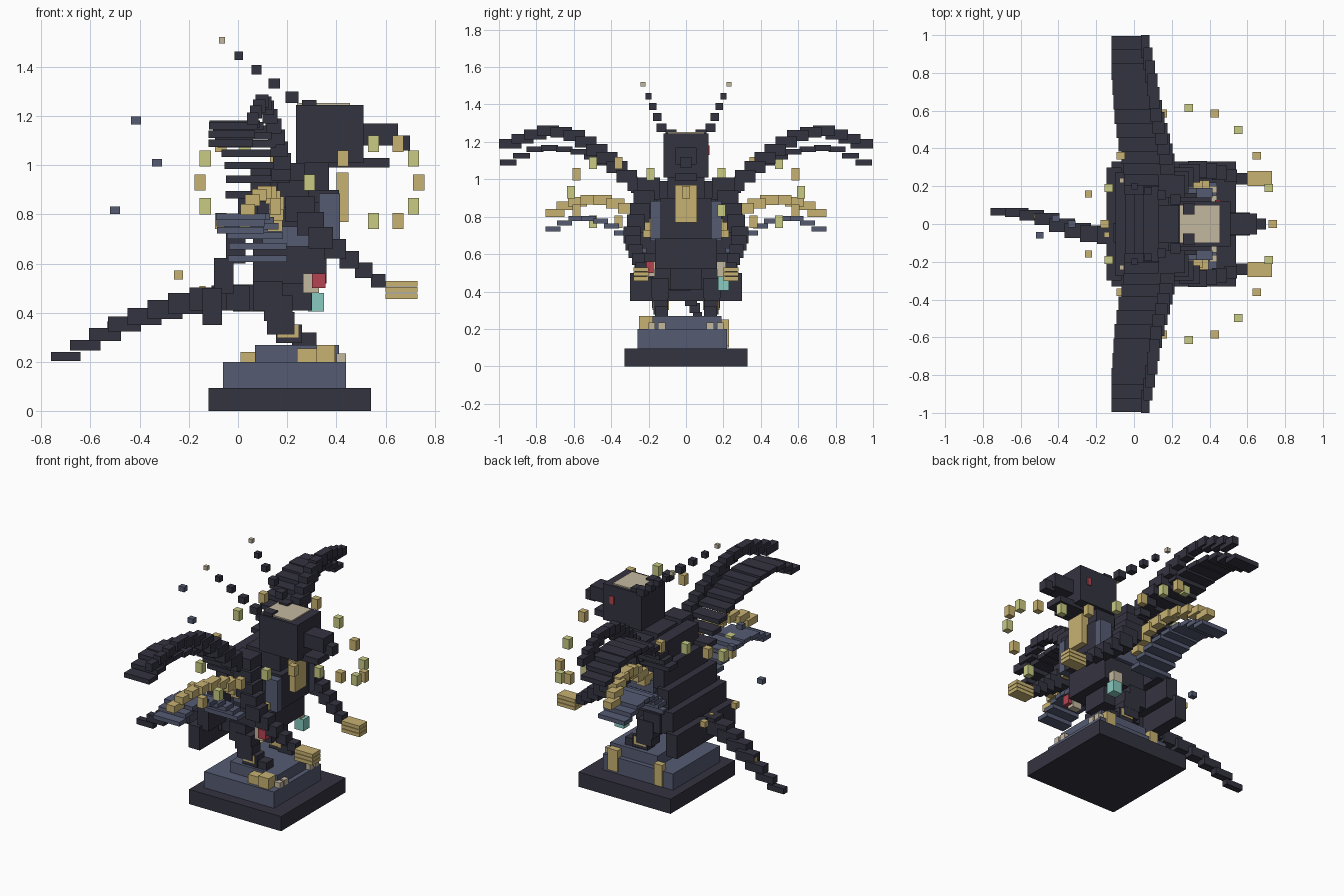
import bpy, bmesh, math
from mathutils import Vector, Matrix

default = bpy.data.objects.get("Cube")
if default:
    bpy.data.objects.remove(default, do_unlink=True)


def material(name, red, green, blue):
    mat = bpy.data.materials.new(name)
    mat.use_nodes = True
    mat.diffuse_color = (red, green, blue, 1)
    shader = next(n for n in mat.node_tree.nodes if n.type == 'BSDF_PRINCIPLED')
    shader.inputs["Base Color"].default_value = mat.diffuse_color
    shader.inputs["Roughness"].default_value = 0.9
    return mat


charcoal = material("charcoal", .034, .033, .051)
slate = material("slate blue", .09, .105, .17)
gold = material("gold", .58, .445, .168)
lime = material("pale lime", .58, .6, .23)
bone = material("bone", .55, .48, .35)
crimson = material("crimson", .46, .058, .084)
teal = material("teal", .246, .6, .53)


def part(name, mat, boxes, mirror=False):
    """One object from (centre, size) boxes, optionally mirrored across y."""
    bm = bmesh.new()
    for centre, size in boxes:
        for side in ((1, -1) if mirror else (1,)):
            place = Vector((centre[0], centre[1] * side, centre[2]))
            matrix = Matrix.Translation(place) @ Matrix.Diagonal((*size, 1))
            bmesh.ops.create_cube(bm, size=1, matrix=matrix)
    mesh = bpy.data.meshes.new(name)
    bm.to_mesh(mesh)
    bm.free()
    mesh.materials.append(mat)
    obj = bpy.data.objects.new(name, mesh)
    bpy.context.scene.collection.objects.link(obj)
    return obj


def span(x, y, z):
    """A box from its (low, high) limits on each axis."""
    lows, highs = Vector((x[0], y[0], z[0])), Vector((x[1], y[1], z[1]))
    return (lows + highs) / 2, highs - lows


def chain(path, count, first_size, last_size):
    """Boxes spread evenly along a polyline, changing size on the way."""
    points = [Vector(p) for p in path]
    lengths = [(b - a).length for a, b in zip(points, points[1:])]
    boxes = []
    for i in range(count):
        share = i / (count - 1)
        rest, k = share * sum(lengths), 0
        while k < len(lengths) - 1 and rest > lengths[k]:
            rest -= lengths[k]
            k += 1
        centre = points[k].lerp(points[k + 1], rest / lengths[k])
        boxes.append((centre, Vector(first_size).lerp(Vector(last_size), share)))
    return boxes


# Stepped plinth with scattered treasure
part("plinth_base", charcoal, [span((-.12, .54), (-.33, .33), (0, .095))])
part("plinth_steps", slate, [
    span((-.06, .44), (-.26, .22), (.095, .2)),
    span((.07, .41), (-.18, .19), (.2, .27))])
part("plinth_treasure", gold, [
    span((.32, .395), (-.25, -.18), (.2, .27)),
    span((.33, .4), (.19, .23), (.11, .25)),
    span((.24, .32), (-.24, -.18), (.2, .255)),
    span((.01, .07), (.19, .23), (.1, .24))])
part("toe_claws", bone, [
    span((.4, .44), (.11, .15), (.2, .235)),
    span((.4, .44), (.165, .2), (.2, .235))], mirror=True)

# Legs
part("legs", charcoal, chain(
    [(.12, .13, .47), (.18, .14, .4), (.17, .14, .33), (.27, .13, .29)],
    5, (.12, .1, .12), (.1, .07, .06)), mirror=True)
part("anklets", gold, [span((.16, .245), (.09, .18), (.3, .35))], mirror=True)

# Body
part("torso", charcoal, [
    span((.06, .36), (-.165, .165), (.52, .85)),
    span((.18, .41), (-.14, .14), (.68, .9)),
    span((.13, .37), (-.1, .1), (.82, 1.01)),
    span((.07, .3), (-.085, .085), (.41, .52))])
part("flank_plates", slate, [
    span((.33, .415), (.14, .19), (.68, .885)),
    span((.1, .34), (.15, .19), (.67, .75))], mirror=True)
part("chest_plate", gold, [span((.4, .45), (-.06, .06), (.77, .97))])

# Layered cape, widening downwards
part("cape", charcoal, chain(
    [(.09, 0, .92), (-.05, 0, .57), (-.105, 0, .425)],
    5, (.08, .4, .14), (.08, .6, .15)))

# Head, crown, snout and horns
part("head", charcoal, [
    span((.235, .51), (-.12, .12), (1.01, 1.245)),
    span((.37, .615), (-.06, .06), (.99, 1.03)),
    span((.5, .65), (-.055, .055), (1.08, 1.17)),
    span((.63, .7), (-.03, .03), (1.06, 1.12))])
part("crown_plate", bone, [span((.24, .455), (-.1, .1), (1.245, 1.253))])
part("eye", crimson, [span((.43, .46), (.12, .126), (1.13, 1.18))])
part("horns", charcoal, chain(
    [(.29, .08, 1.24), (.22, .13, 1.275), (.003, .2, 1.445)],
    5, (.06, .06, .05), (.033, .033, .035)), mirror=True)
part("horn_tips", bone, [((-.065, .23, 1.508), (.025, .025, .025))], mirror=True)

# Arms and clawed hands
part("arms", charcoal, chain(
    [(.2, .2, .95), (.24, .24, .84), (.34, .29, .7), (.46, .27, .61), (.57, .24, .53)],
    9, (.14, .12, .12), (.06, .06, .055)), mirror=True)
part("hands", gold, [((.665, .24, .468 + .025 * i), (.13, .08, .022))
                     for i in range(3)], mirror=True)
part("bracelets", gold, [((.34, .21, .71), (.05, .04, .04))], mirror=True)

# Upper wings: leading edge and slats
part("upper_wing_edges", charcoal, chain(
    [(.17, .2, .93), (.18, .31, 1.01), (.15, .45, 1.14), (.12, .58, 1.23),
     (.1, .72, 1.265), (.08, .84, 1.23), (.06, .94, 1.19)],
    13, (.08, .11, .07), (.045, .12, .05)), mirror=True)
part("upper_wing_slats", charcoal, chain(
    [(.085, .2, .88), (.08, .27, .97), (.06, .35, 1.04), (.03, .45, 1.1),
     (.01, .56, 1.145), (-.01, .7, 1.17), (-.02, .81, 1.16), (-.03, .95, 1.09)],
    12, (.27, .09, .03), (.18, .09, .03)), mirror=True)

# Lower wings
part("lower_wing_edges", gold, chain(
    [(.15, .2, .76), (.16, .3, .84), (.13, .43, .89), (.1, .55, .89),
     (.06, .64, .86), (.04, .7, .82)],
    9, (.06, .1, .06), (.06, .1, .045)), mirror=True)
part("lower_wing_slats", slate, chain(
    [(.08, .25, .62), (.08, .31, .69), (.05, .41, .76), (.03, .5, .79),
     (.01, .6, .79), (.01, .71, .735)],
    9, (.24, .08, .027), (.19, .08, .027)), mirror=True)

# Tail, with small studs
tail_path = [(.06, -.03, .46), (-.1, -.06, .46), (-.25, -.05, .43), (-.37, -.01, .39),
             (-.47, .03, .35), (-.6, .06, .28), (-.7, .065, .222)]
part("tail", charcoal, chain(tail_path, 10, (.16, .11, .11), (.12, .04, .036)))
part("tail_studs", gold, [(centre + Vector((0, 0, size.z / 2)), (.025, .025, .03))
                          for centre, size in chain(tail_path, 5, (.1, .1, .1),
                                                    (.1, .04, .036))[1:-1]])

# Hanging charms at the waist
part("waist_pouches", bone, [span((.265, .33), (.165, .21), (.48, .56))], mirror=True)
part("waist_gem", crimson, [span((.3, .355), (-.225, -.175), (.5, .56))])
part("waist_bottle", teal, [span((.285, .35), (.17, .23), (.405, .48))])

# Floating ring that waves up and down around the body
ring = []
for i in range(20):
    a = math.tau * i / 20
    ring.append(((.29 + .445 * math.cos(a), .615 * math.sin(a),
                  .93 - .165 * math.sin(2 * a)), (.045, .042, .066)))
part("ring_gold", gold, ring[::2])
part("ring_lime", lime, ring[1::2])

# Loose floating sparks behind
part("sparks_slate", slate, [
    ((x, y, z), (.04, .035, .032))
    for x, y, z in ((-.415, .03, 1.182), (-.33, 0, 1.01), (-.5, -.06, .817))])
part("sparks_gold", gold, [((-.242, .158, .553), (.037, .037, .037))], mirror=True)
